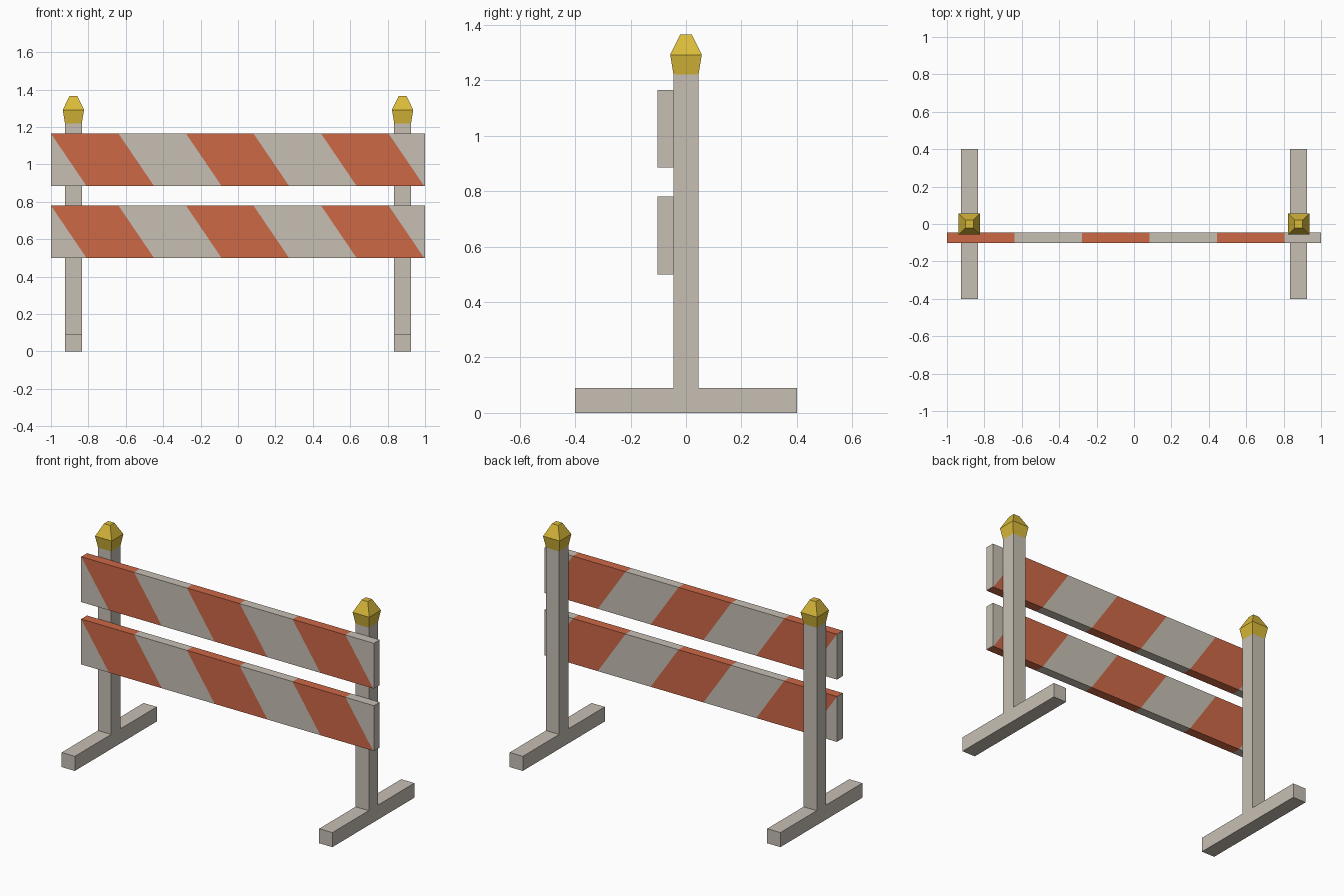
import bpy, bmesh
from mathutils import Vector

if "Cube" in bpy.data.objects:
    bpy.data.objects.remove(bpy.data.objects["Cube"])


def material(name, rgb):
    lin = [(c / 255 / 12.92 if c < 11 else ((c / 255 + 0.055) / 1.055) ** 2.4) for c in rgb]
    m = bpy.data.materials.new(name)
    m.diffuse_color = (*lin, 1)
    m.use_nodes = True
    m.node_tree.nodes["Principled BSDF"].inputs["Base Color"].default_value = m.diffuse_color
    return m


GREY = material("warm grey paint", (198, 191, 180))
ORANGE = material("orange stripe", (205, 104, 70))
YELLOW = material("yellow lamp", (218, 186, 58))


def finish(bm, name, mats):
    bmesh.ops.recalc_face_normals(bm, faces=bm.faces)
    me = bpy.data.meshes.new(name)
    bm.to_mesh(me)
    bm.free()
    for m in mats:
        me.materials.append(m)
    ob = bpy.data.objects.new(name, me)
    bpy.context.collection.objects.link(ob)
    return ob


def box(lo, hi):
    bm = bmesh.new()
    bmesh.ops.create_cube(bm, size=1)
    lo, hi = Vector(lo), Vector(hi)
    for v in bm.verts:
        v.co = (lo + hi) / 2 + v.co * (hi - lo)
    return bm


# Inverted T stand: foot and post in one outline, extruded across x
def stand(name, x):
    half = [(0.40, 0), (0.40, 0.09), (0.045, 0.09), (0.045, 1.22)]
    outline = half + [(-y, z) for y, z in reversed(half)]
    bm = bmesh.new()
    face = bm.faces.new([bm.verts.new((x - 0.045, y, z)) for y, z in outline])
    ext = bmesh.ops.extrude_face_region(bm, geom=[face])
    moved = [g for g in ext["geom"] if isinstance(g, bmesh.types.BMVert)]
    bmesh.ops.translate(bm, verts=moved, vec=(0.09, 0, 0))
    finish(bm, name, [GREY])


# Faceted square lamp from three stacked rings
def lamp(name, x):
    bm = bmesh.new()
    rings = []
    for r, z in ((0.045, 1.22), (0.057, 1.292), (0.021, 1.365)):
        rings.append([bm.verts.new((x + sx * r, sy * r, z))
                      for sx, sy in ((-1, -1), (1, -1), (1, 1), (-1, 1))])
    for a, b in zip(rings, rings[1:]):
        for i in range(4):
            j = (i + 1) % 4
            bm.faces.new((a[i], a[j], b[j], b[i]))
    bm.faces.new(rings[0])
    bm.faces.new(rings[-1])
    finish(bm, name, [YELLOW])


# Board cut along slanted planes, alternate bands orange, ends grey
def board(name, z0, z1):
    bm = box((-1, -0.102, z0), (1, -0.045, z1))
    slope, width = 0.19 / (z1 - z0), 0.361
    for k in range(6):
        bmesh.ops.bisect_plane(bm, geom=bm.verts[:] + bm.edges[:] + bm.faces[:], dist=1e-5,
                               plane_co=(-1 + k * width, 0, z1), plane_no=(1, 0, slope))
    bm.normal_update()
    for f in bm.faces:
        c = f.calc_center_median()
        band = (c.x + 1 - slope * (z1 - c.z)) // width
        f.material_index = int(abs(f.normal.x) < 0.5 and band >= 0 and band % 2 == 0)
    finish(bm, name, [GREY, ORANGE])


for side, x in (("left", -0.88), ("right", 0.88)):
    stand(side + "_stand", x)
    lamp(side + "_lamp", x)
board("upper_board", 0.885, 1.165)
board("lower_board", 0.50, 0.78)
